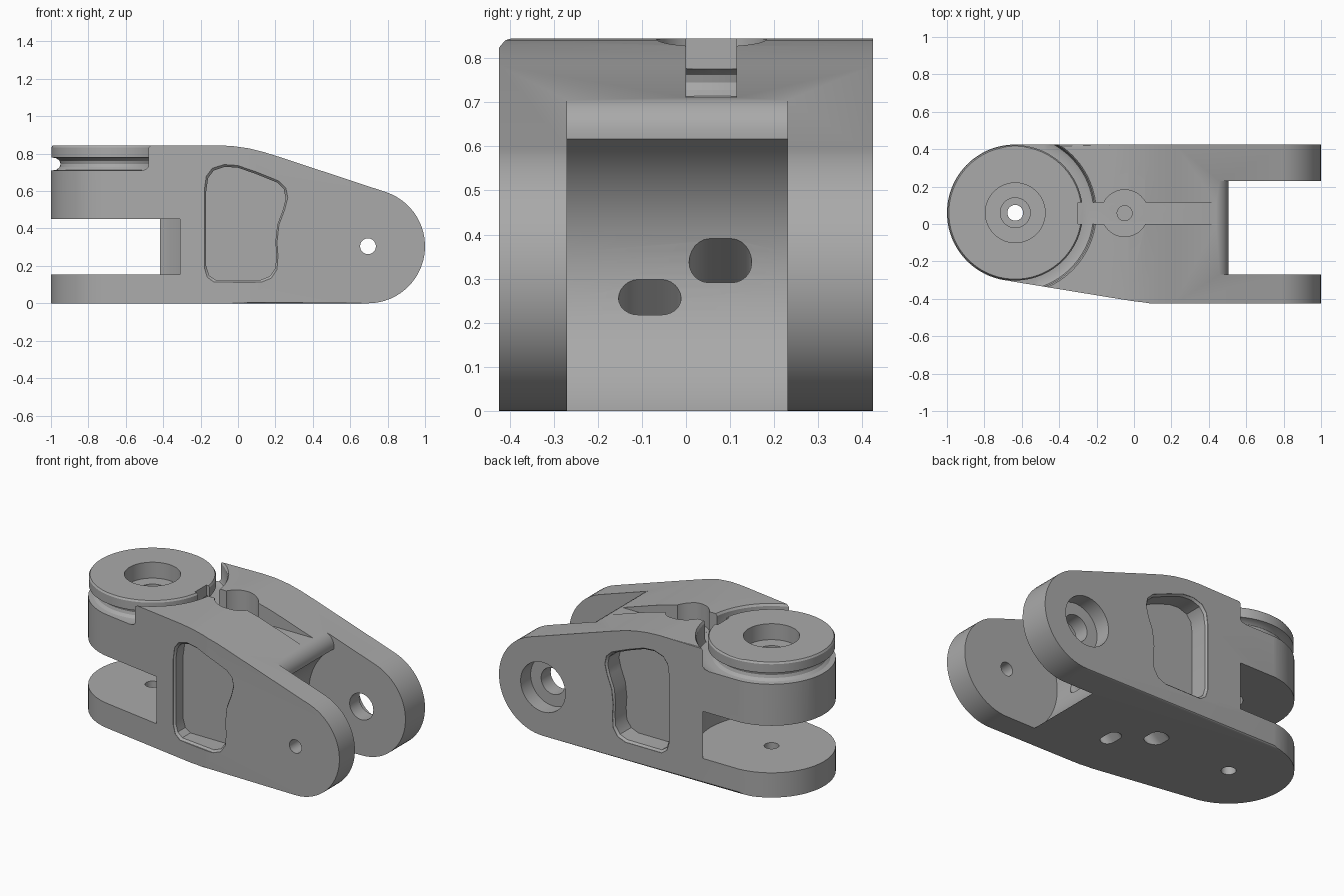
import bpy, bmesh
from math import pi, sin, cos, radians, sqrt
from mathutils import Vector

if "Cube" in bpy.data.objects:
    bpy.data.objects.remove(bpy.data.objects["Cube"], do_unlink=True)

grey = bpy.data.materials.new("plain_grey")
grey.use_nodes = True
grey.diffuse_color = (0.4, 0.4, 0.4, 1)
grey.node_tree.nodes["Principled BSDF"].inputs["Base Color"].default_value = grey.diffuse_color

HALF = 0.424              # half of the overall width
KNUCKLE = (-0.635, 0.06)  # vertical pivot, x and y
PIN = (0.695, 0.305)      # horizontal pivot, x and z


def arc(cx, cy, r, a0, a1, n):
    return [(cx + r * cos(radians(a0 + (a1 - a0) * i / n)),
             cy + r * sin(radians(a0 + (a1 - a0) * i / n))) for i in range(n + 1)]


def loft(name, rings, bevel=0):
    """Closed solid through rings of equal point count, rim edges optionally chamfered."""
    bm = bmesh.new()
    loops = [[bm.verts.new(p) for p in ring] for ring in rings]
    n = len(loops[0])
    caps = [bm.faces.new(loops[0]), bm.faces.new(loops[-1])]
    for a, b in zip(loops, loops[1:]):
        for i in range(n):
            bm.faces.new((a[i], a[(i + 1) % n], b[(i + 1) % n], b[i]))
    if bevel:
        rim = [e for f in caps for e in f.edges]
        bmesh.ops.bevel(bm, geom=rim, offset=bevel, segments=2, profile=0.5, affect='EDGES')
    return finish(name, bm)


def finish(name, bm):
    bmesh.ops.recalc_face_normals(bm, faces=bm.faces)
    mesh = bpy.data.meshes.new(name)
    bm.to_mesh(mesh)
    bm.free()
    mesh.materials.append(grey)
    obj = bpy.data.objects.new(name, mesh)
    bpy.context.collection.objects.link(obj)
    return obj


def along_z(name, pts, lo, hi):
    return loft(name, [[(x, y, z) for x, y in pts] for z in (lo, hi)])


def along_y(name, pts, lo, hi, bevel=0):
    return loft(name, [[(x, y, z) for x, z in pts] for y in (lo, hi)], bevel)


def lathe(name, profile, steps=96):
    """Ring-shaped solid of revolution about the knuckle axis."""
    bm = bmesh.new()
    loops = [[bm.verts.new((KNUCKLE[0] + r * cos(2 * pi * i / steps),
                            KNUCKLE[1] + r * sin(2 * pi * i / steps), z))
              for i in range(steps)] for r, z in profile]
    for a, b in zip(loops, loops[1:] + loops[:1]):
        for i in range(steps):
            j = (i + 1) % steps
            bm.faces.new((a[i], a[j], b[j], b[i]))
    return finish(name, bm)


def combine(target, tool, operation='DIFFERENCE'):
    tool.hide_render = True
    mod = target.modifiers.new("shape", 'BOOLEAN')
    mod.operation, mod.solver, mod.object = operation, 'EXACT', tool
    bpy.context.view_layer.update()
    mesh = bpy.data.meshes.new_from_object(
        target.evaluated_get(bpy.context.evaluated_depsgraph_get()))
    target.modifiers.clear()
    target.data = mesh
    bpy.data.objects.remove(tool, do_unlink=True)


# Body: side outline crossed with top outline
side = arc(*PIN, 0.305, -90, 71.6, 28)
side += [(0.22, 0.783), (0.14, 0.808), (0.06, 0.828), (-0.03, 0.841), (-0.12, 0.845),
         (-1.2, 0.845), (-1.2, 0)]
body = along_y("link_body", side, -HALF, HALF, bevel=0.016)
plan = arc(*KNUCKLE, 0.365, 90, 261, 48)
plan += [(-0.06, -0.404), (0.0, -0.413), (0.05, -0.419), (0.12, -0.43), (0.12, -0.6),
         (1.2, -0.6), (1.2, 0.6), (-0.3, 0.6), (-0.3, 0.425)]
combine(body, along_z("plan_tool", plan, -0.1, 1), 'INTERSECT')

# Fork opening with a concave back wall and rounded top lip
fork = arc(*PIN, 0.365, 238, 121.5, 28)
fork += [(0.505, 0.64), (0.497, 0.665), (0.48, 0.69), (0.452, 0.708), (0.43, 0.73),
         (0.43, 1), (1.2, 1), (1.2, -0.1), (0.5, -0.1)]
combine(body, along_y("fork_tool", fork, -0.27, 0.23))

# Knuckle opening between the upper and lower plates
combine(body, along_z("knuckle_tool", arc(*KNUCKLE, 0.425, 0, 356, 89), 0.155, 0.45))
wedge = [(-1.2, -0.6), (-0.31, -0.6), (-0.31, -0.35), (-0.25, -0.12), (-0.6, 0.0), (-1.2, 0.0)]
combine(body, along_z("wedge_tool", wedge, 0.1551, 0.4499))

# Pulley cap: clearance ring and rounded cord groove
ring = [(0.345, 0.86), (0.362, 0.834), (0.362, 0.78), (0.335, 0.775), (0.319, 0.762),
        (0.314, 0.745), (0.319, 0.728), (0.335, 0.714), (0.362, 0.71), (0.405, 0.71),
        (0.419, 0.716), (0.425, 0.73), (0.425, 0.832), (0.443, 0.86)]
combine(body, lathe("ring_tool", ring))

# Knuckle bores
for r, lo, hi in ((0.16, 0.745, 1), (0.08, 0.4, 0.8), (0.042, -0.1, 0.3)):
    combine(body, along_z("bore_tool", arc(*KNUCKLE, r, 0, 352.5, 47), lo, hi))

# Top channel with a round pocket and small centre hole
channel = [(-0.3, 0.0), (0.6, 0.0), (0.6, 0.115), (-0.3, 0.115)]
combine(body, along_z("channel_tool", channel, 0.7105, 1))
for r, lo in ((0.125, 0.7107), (0.04, 0.56)):
    combine(body, along_z("pocket_tool", arc(-0.05, 0.058, r, 0, 352.5, 47), lo, 1.01))

# Pin holes: small at the front, larger with a counterbore at the back
for r, lo, hi in ((0.042, -0.6, -0.2), (0.082, 0.1, 0.6), (0.155, 0.325, 0.6)):
    combine(body, along_y("pin_tool", arc(*PIN, r, 0, 352.5, 47), lo, hi))

# Recessed pockets on both flanks, with a chamfered mouth
outline = [(-.17, .2), (-.155, .15), (-.12, .125), (.12, .125), (.17, .145), (.2, .19),
           (.205, .26), (.2, .33), (.21, .42), (.24, .5), (.255, .56), (.245, .61),
           (.21, .645), (.1, .69), (0, .725), (-.07, .73), (-.13, .71), (-.16, .67), (-.17, .6)]


def front_skin(x):
    return max(-HALF, -0.413 - 0.158 * x)


def back_skin(x):
    return HALF


for sign, skin in ((-1, front_skin), (1, back_skin)):
    wide = [(0.03 + (x - 0.03) * 1.05, 0.43 + (z - 0.43) * 1.04) for x, z in outline]
    rings = [[(x, sign * 0.6, z) for x, z in wide],
             [(x, skin(x) - sign * 0.002, z) for x, z in wide],
             [(x, skin(x) - sign * 0.014, z) for x, z in outline],
             [(x, sign * 0.3, z) for x, z in outline]]
    combine(body, loft("flank_tool", rings))

# Two slanted cord channels from the fork wall down through the underside
for y, z, slope in ((0.078, 0.335, 0.786), (-0.082, 0.25, 1.09)):
    oval = arc(y + 0.025, z, 0.046, -90, 90, 12) + arc(y - 0.025, z, 0.046, 90, 270, 12)
    rings = [[(x, a, b + slope * (x - 0.328)) for a, b in oval] for x in (0.45, -0.28)]
    combine(body, loft("cord_tool", rings))

bpy.ops.object.select_all(action='DESELECT')
body.select_set(True)
bpy.context.view_layer.objects.active = body
bpy.ops.object.shade_smooth_by_angle(angle=radians(30))
